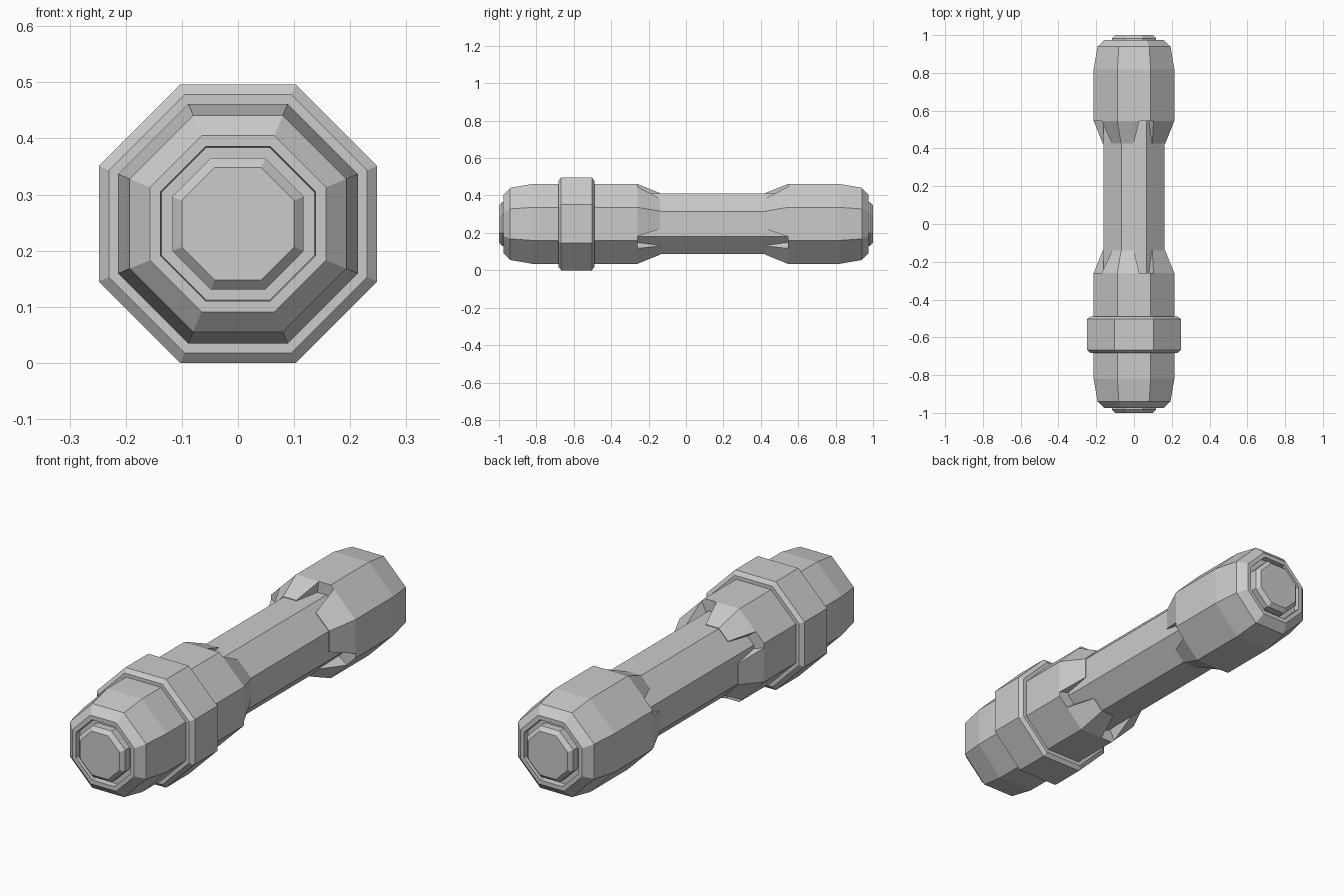
import bpy, bmesh
from math import sin, cos, radians

if "Cube" in bpy.data.objects:
    bpy.data.objects.remove(bpy.data.objects["Cube"])

ZC = 0.248  # height of the long axis


def make_object(name, rings, closed_caps=True):
    """Bridge a list of equally long point rings and cap both ends."""
    bm = bmesh.new()
    loops = [[bm.verts.new(p) for p in ring] for ring in rings]
    n = len(loops[0])
    for a, b in zip(loops, loops[1:]):
        for i in range(n):
            j = (i + 1) % n
            bm.faces.new((a[i], a[j], b[j], b[i]))
    bm.faces.new(loops[0][::-1])
    bm.faces.new(loops[-1])
    bmesh.ops.recalc_face_normals(bm, faces=bm.faces)
    mesh = bpy.data.meshes.new(name)
    bm.to_mesh(mesh)
    bm.free()
    ob = bpy.data.objects.new(name, mesh)
    bpy.context.collection.objects.link(ob)
    return ob


def oct_point(apothem, deg, y):
    """Point on a flat-topped octagon at a given angle around the axis."""
    r = apothem / cos(radians((deg + 22.5) % 45 - 22.5))
    return (r * cos(radians(deg)), y, ZC + r * sin(radians(deg)))


def turned(name, profile):
    """Eight-sided turned part from (y, apothem) pairs."""
    return make_object(name, [[oct_point(a, 22.5 + 45 * k, y) for k in range(8)]
                              for y, a in profile])


def prong(name, mid, base_half, tip_half, y_base, y_tip):
    """Tapered claw gripping the shaft."""
    rings = []
    for y, half, outer in ((y_base, base_half, 0.2135), (y_tip, tip_half, 0.165)):
        angles = (mid - half, mid, mid + half)
        rings.append([oct_point(outer, d, y) for d in angles] +
                     [oct_point(0.150, d, y) for d in reversed(angles)])
    return make_object(name, rings)


# Central shaft
turned("shaft", [(-0.30, 0.162), (0.60, 0.162)])

# Rounded heads with a recessed rim and a chamfered end button
END = [(0.82, 0.2135), (0.94, 0.193), (0.975, 0.157), (0.975, 0.138),
       (0.95, 0.136), (0.95, 0.117), (0.983, 0.117), (1.0, 0.100)]
turned("front_head", [(-0.26, 0.2135)] + [(-y, a) for y, a in END])
turned("back_head", [(0.545, 0.2135)] + END)

# Collar around the front head
turned("collar", [(-0.683, 0.20), (-0.683, 0.230), (-0.667, 0.248),
                  (-0.503, 0.248), (-0.490, 0.230), (-0.490, 0.20)])

# Claws: wide and narrow ones alternate around the shaft at each head
for side, y_base, y_tip in (("front", -0.26, -0.14), ("back", 0.545, 0.425)):
    for k in range(4):
        base_half, tip_half = ((40, 32), (30, 22))[k % 2]
        prong(f"{side}_claw_{k + 1}", 22.5 + 90 * k, base_half, tip_half,
              y_base, y_tip)
